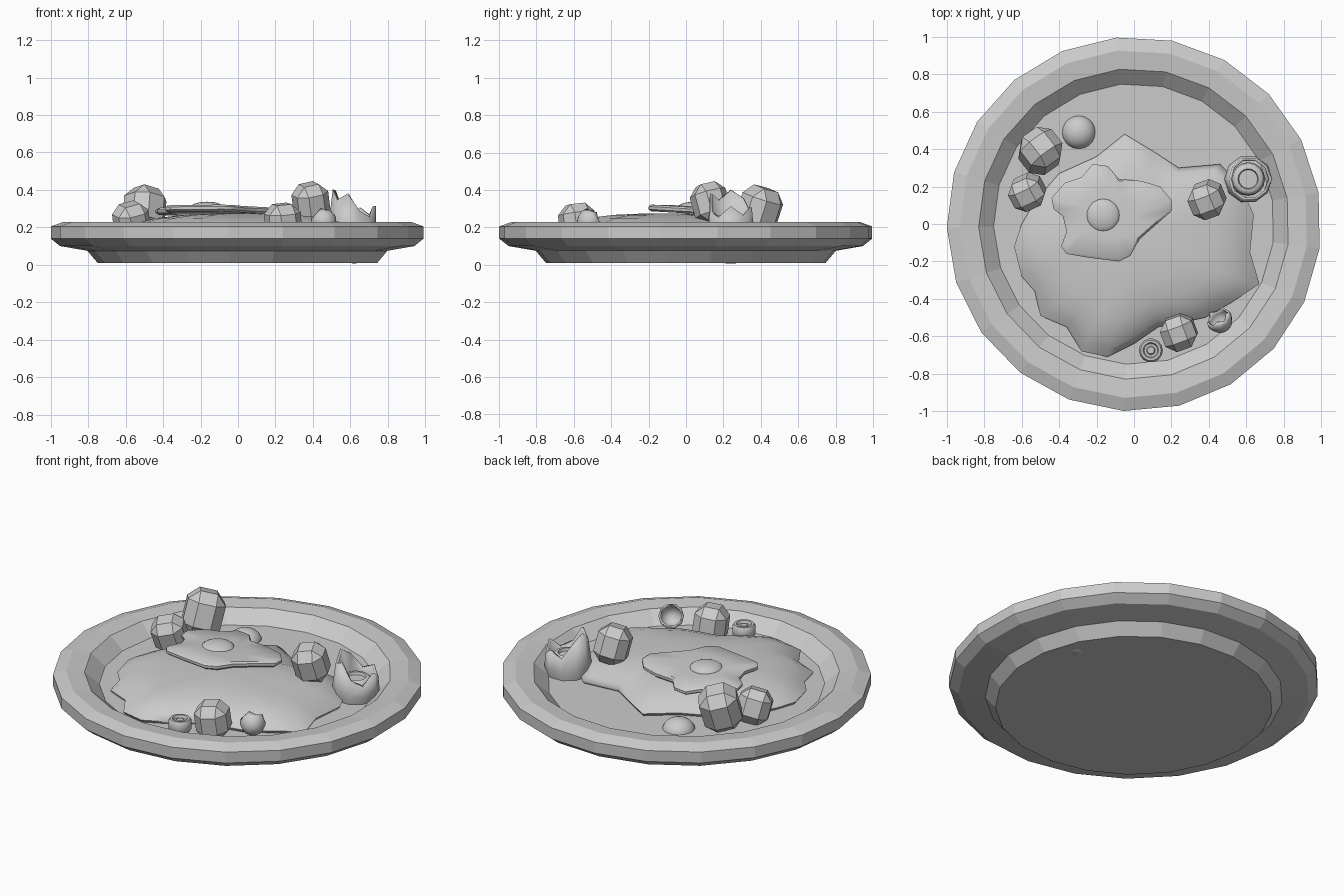
import bpy
import bmesh
from math import cos, sin, pi, radians
from mathutils import Vector

default_cube = bpy.data.objects.get("Cube")
if default_cube:
    bpy.data.objects.remove(default_cube, do_unlink=True)

grey = bpy.data.materials.new("plain_grey")
grey.use_nodes = True
grey.diffuse_color = (0.6, 0.6, 0.6, 1)
grey.node_tree.nodes["Principled BSDF"].inputs["Base Color"].default_value = (0.6, 0.6, 0.6, 1)


def finish(name, bm, smooth_angle=None):
    """Turn a bmesh into a coloured object, smooth up to the given angle."""
    bmesh.ops.recalc_face_normals(bm, faces=bm.faces)
    mesh = bpy.data.meshes.new(name)
    bm.to_mesh(mesh)
    bm.free()
    obj = bpy.data.objects.new(name, mesh)
    bpy.context.collection.objects.link(obj)
    mesh.materials.append(grey)
    if smooth_angle:
        bpy.ops.object.select_all(action='DESELECT')
        obj.select_set(True)
        bpy.context.view_layer.objects.active = obj
        bpy.ops.object.shade_smooth_by_angle(angle=radians(smooth_angle))
    return obj


def skin(name, loops, smooth_angle=None, cap_start=True, cap_end=True):
    """Bridge a stack of equal loops and close the ends."""
    bm = bmesh.new()
    rows = [[bm.verts.new(p) for p in loop] for loop in loops]
    count = len(rows[0])
    for low, high in zip(rows, rows[1:]):
        for i in range(count):
            j = (i + 1) % count
            bm.faces.new((low[i], low[j], high[j], high[i]))
    if cap_start:
        bm.faces.new(rows[0])
    if cap_end:
        bm.faces.new(rows[-1])
    return finish(name, bm, smooth_angle)


def ring(radius, z, sides, start=0.0):
    return [Vector((radius * cos(start + 2 * pi * i / sides),
                    radius * sin(start + 2 * pi * i / sides), z)) for i in range(sides)]


def lathe(name, profile, sides, location=(0, 0, 0), start=0.0, smooth_angle=None):
    obj = skin(name, [ring(r, z, sides, start) for r, z in profile], smooth_angle)
    obj.location = location
    return obj


def layered(outline, centre, profile, slope=0.0):
    """Copies of an outline shrunk towards a centre, one for each height."""
    loops = []
    for scale, z in profile:
        loop = []
        for x, y in outline:
            px = centre[0] + (x - centre[0]) * scale
            py = centre[1] + (y - centre[1]) * scale
            loop.append(Vector((px, py, z + slope * py)))
        loops.append(loop)
    return loops


def chunk(name, location, size, rotation):
    """Diced piece: a cube with very broad bevels, faceted."""
    bm = bmesh.new()
    bmesh.ops.create_cube(bm, size=1)
    bmesh.ops.scale(bm, vec=size, verts=bm.verts)
    bmesh.ops.bevel(bm, geom=bm.edges[:], offset=min(size) * 0.27, segments=1,
                    affect='EDGES', profile=0.5)
    obj = finish(name, bm)
    obj.location = location
    obj.rotation_euler = [radians(a) for a in rotation]
    return obj


def broken_shell(name, location, radius, depth, teeth, rotation):
    """Open egg shell with a jagged mouth."""
    sides = len(teeth)
    loops = []
    for step in range(1, 7):
        a = pi / 2 * step / 6
        loops.append(ring(radius * sin(a), -depth * cos(a), sides))
    loops.append([Vector((p.x * 0.92, p.y * 0.92, t * depth))
                  for p, t in zip(ring(radius, 0, sides), teeth)])
    obj = skin(name, loops, 50, cap_end=False)
    obj.location = location
    obj.rotation_euler = [radians(a) for a in rotation]
    wall = obj.modifiers.new("wall", 'SOLIDIFY')
    wall.thickness = radius * 0.12
    return obj


def dome(name, location, scale):
    bm = bmesh.new()
    bmesh.ops.create_uvsphere(bm, u_segments=20, v_segments=12, radius=1)
    bmesh.ops.scale(bm, vec=scale, verts=bm.verts)
    obj = finish(name, bm, 60)
    obj.location = location
    return obj


# Plate with a foot, broad rim and sunken floor
plate_profile = [(0.75, 0.01), (0.805, 0.075), (0.95, 0.10), (1, 0.14), (1, 0.205),
                 (0.93, 0.23), (0.83, 0.22), (0.75, 0.15)]
lathe("plate", plate_profile, 21, start=radians(95.4))

# Soft mound spread over the floor
mound_outline = [(-0.4, 0.27), (-0.2, 0.36), (-0.05, 0.48), (0.1, 0.39), (0.24, 0.3),
                 (0.46, 0.32), (0.57, 0.2), (0.64, 0.05), (0.62, -0.15), (0.67, -0.32),
                 (0.52, -0.42), (0.38, -0.5), (0.13, -0.55), (0, -0.64), (-0.14, -0.71),
                 (-0.28, -0.68), (-0.36, -0.55), (-0.5, -0.49), (-0.53, -0.36),
                 (-0.6, -0.28), (-0.64, -0.12), (-0.6, 0), (-0.53, 0.12)]
mound_layers = [(0.98, 0.145), (1, 0.165), (0.93, 0.195), (0.83, 0.225), (0.68, 0.25),
                (0.45, 0.267), (0.15, 0.275)]
skin("soft_mound", layered(mound_outline, (0, -0.12), mound_layers), 70)

# Fried egg lying on the mound
white_outline = [(-0.44, 0.14), (-0.37, 0.22), (-0.28, 0.25), (-0.22, 0.32), (-0.14, 0.31),
                 (-0.08, 0.24), (0.04, 0.23), (0.14, 0.2), (0.2, 0.13), (0.2, 0.07),
                 (0.12, 0), (0.03, -0.08), (-0.02, -0.17), (-0.08, -0.2), (-0.24, -0.18),
                 (-0.36, -0.16), (-0.39, -0.12), (-0.36, -0.04), (-0.38, 0.04), (-0.43, 0.08)]
white_layers = [(0.95, 0.275), (1, 0.285), (1, 0.3), (0.95, 0.31), (0.5, 0.315)]
skin("egg_white", layered(white_outline, (-0.12, 0.05), white_layers, slope=-0.06), 40)
dome("egg_yolk", (-0.165, 0.045, 0.305), (0.09, 0.09, 0.032))

# Faceted diced chunks
chunk("back_large_chunk", (-0.5, 0.39, 0.29), (0.21, 0.21, 0.25), (-12, 14, 35))
chunk("side_small_chunk", (-0.57, 0.17, 0.235), (0.18, 0.17, 0.19), (14, -14, 25))
chunk("right_chunk", (0.39, 0.13, 0.33), (0.18, 0.18, 0.21), (12, -12, 20))
chunk("front_chunk", (0.24, -0.58, 0.225), (0.18, 0.18, 0.2), (6, -6, 20))

# Broken shells, the larger with a ringed inside
broken_shell("large_shell", (0.61, 0.24, 0.2), 0.128, 0.198,
             [0.62, 0.35, 0.55, 0.35, 0.75, 0.98, 0.7, 0.9, 0.45, 0.3], (0, 4, 0))
lathe("shell_filling", [(0.09, 0.2), (0.085, 0.25), (0.07, 0.265), (0.055, 0.265),
                        (0.05, 0.25)], 16, (0.61, 0.24, 0), smooth_angle=50)
broken_shell("small_shell", (0.455, -0.51, 0.235), 0.07, 0.075,
             [0.1, 0.4, 0.15, 0.45, 0.1, 0.35, 0.15, 0.4, 0.1, 0.35], (-60, 0, 35))

# Low ball at the back and a ringed button at the front
dome("low_ball", (-0.295, 0.49, 0.14), (0.09, 0.09, 0.07))
lathe("ringed_button", [(0.052, 0.15), (0.064, 0.17), (0.064, 0.21), (0.055, 0.225),
                        (0.042, 0.225), (0.036, 0.21), (0.024, 0.21), (0.018, 0.218)],
      14, (0.09, -0.675, 0), smooth_angle=35)
